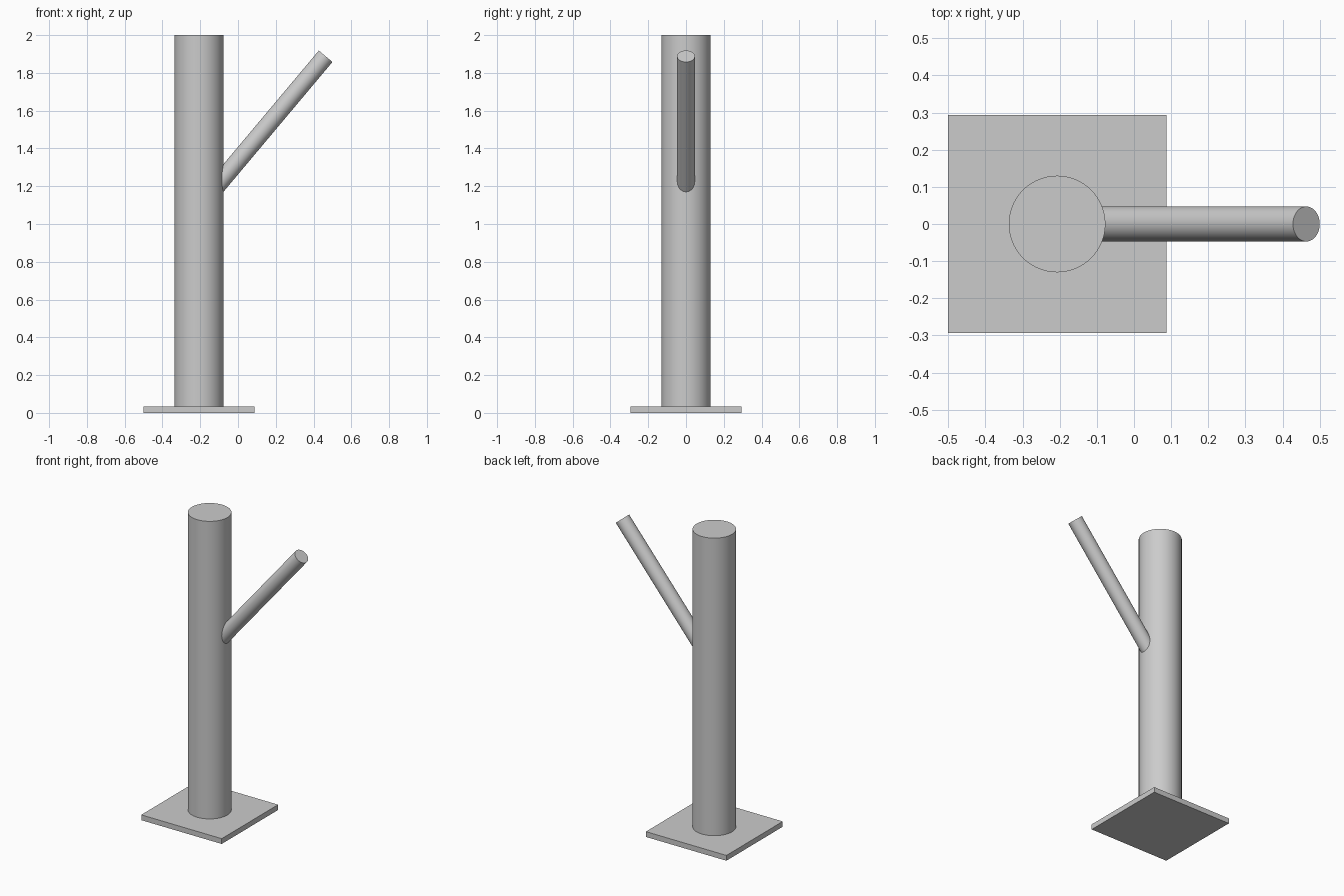
import bpy
from math import radians
from mathutils import Vector

cube = bpy.data.objects.get("Cube")
if cube:
    bpy.data.objects.remove(cube, do_unlink=True)

# Single plain grey material
grey = bpy.data.materials.new("plain grey")
grey.use_nodes = True
colour = (0.6, 0.6, 0.6, 1)
grey.diffuse_color = colour
grey.node_tree.nodes["Principled BSDF"].inputs["Base Color"].default_value = colour

POST_X = -0.207
BASE_SIDE = 0.588
BASE_TOP = 0.035


def finish(name):
    obj = bpy.context.object
    obj.name = name
    obj.data.materials.append(grey)
    return obj


def rod(name, start, end, radius):
    """Smooth capped cylinder between two points."""
    start, end = Vector(start), Vector(end)
    axis = end - start
    bpy.ops.mesh.primitive_cylinder_add(
        vertices=96, radius=radius, depth=axis.length,
        location=(start + end) / 2,
        rotation=axis.to_track_quat("Z", "Y").to_euler())
    bpy.ops.object.shade_smooth_by_angle(angle=radians(30))
    return finish(name)


# Square base plate
bpy.ops.mesh.primitive_cube_add(size=1, location=(POST_X, 0, BASE_TOP / 2))
base = finish("base_plate")
base.scale = (BASE_SIDE, BASE_SIDE, BASE_TOP)
bpy.ops.object.transform_apply(location=False, rotation=False, scale=True)

# Upright post
rod("post", (POST_X, 0, BASE_TOP), (POST_X, 0, 2), 0.13)

# Slanted branch, rooted just inside the post
tip = Vector((0.464, 0, 1.888))
direction = Vector((0.643, 0, 0.766))
rod("branch", tip - direction * 0.915, tip, 0.047)
